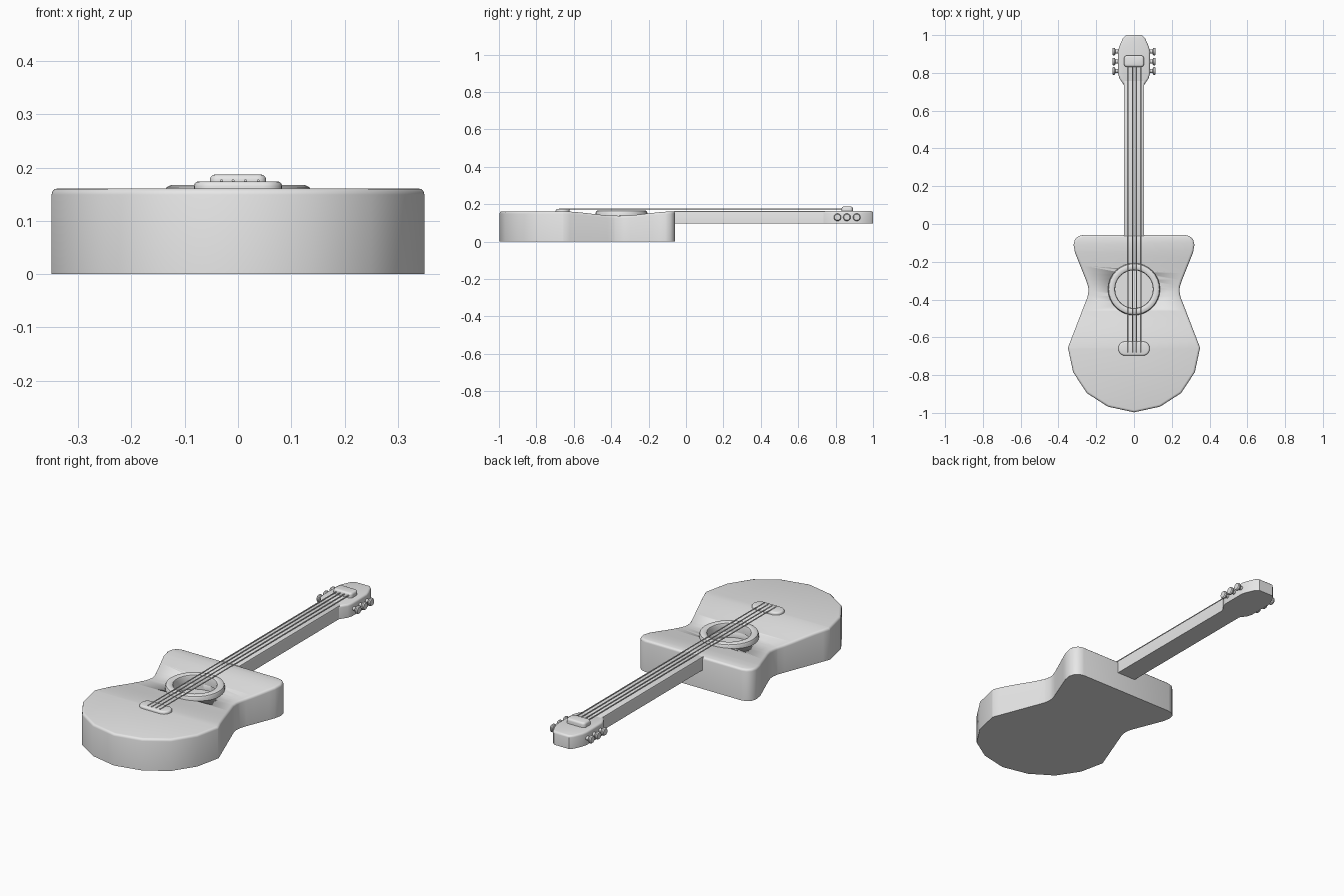
import bpy
import bmesh
from math import cos, pi, radians
from mathutils import Matrix, Vector

old = bpy.data.objects.get("Cube")
if old:
    bpy.data.objects.remove(old, do_unlink=True)

grey = bpy.data.materials.new("plain grey")
grey.use_nodes = True
grey.diffuse_color = (0.8, 0.8, 0.8, 1)
grey.node_tree.nodes["Principled BSDF"].inputs["Base Color"].default_value = (0.8, 0.8, 0.8, 1)

HOLE_Y = -0.345


def finish(name, bm, angle=35):
    """Turn a bmesh into a shaded object."""
    bmesh.ops.recalc_face_normals(bm, faces=bm.faces)
    mesh = bpy.data.meshes.new(name)
    bm.to_mesh(mesh)
    bm.free()
    mesh.materials.append(grey)
    obj = bpy.data.objects.new(name, mesh)
    bpy.context.collection.objects.link(obj)
    bpy.ops.object.select_all(action='DESELECT')
    obj.select_set(True)
    bpy.context.view_layer.objects.active = obj
    bpy.ops.object.shade_smooth_by_angle(angle=radians(angle))
    return obj


def mirrored(half):
    """Complete a right-hand outline with its mirror image."""
    return half + [(-x, y) for x, y in reversed(half) if x > 0]


def prism(outline, z0, z1, bevel=0.0, segments=3):
    """Extrude an outline upwards and round its top rim."""
    bm = bmesh.new()
    base = bm.faces.new([bm.verts.new((x, y, z0)) for x, y in outline])
    ext = bmesh.ops.extrude_face_region(bm, geom=[base], use_keep_orig=True)
    top = [v for v in ext["geom"] if isinstance(v, bmesh.types.BMVert)]
    bmesh.ops.translate(bm, verts=top, vec=(0, 0, z1 - z0))
    bmesh.ops.recalc_face_normals(bm, faces=bm.faces)
    if bevel:
        rim = [e for e in bm.edges if all(v.co.z > z1 - 1e-5 for v in e.verts)]
        bmesh.ops.bevel(bm, geom=rim, offset=bevel, segments=segments,
                        profile=0.5, affect='EDGES')
    return bm


def rounded_box(name, x, y0, y1, z0, z1, corner, bevel):
    """Box with rounded vertical corners and a rounded top rim."""
    half = []
    for cy, start in ((y1 - corner, pi / 2), (y0 + corner, 0)):
        for i in range(6):
            a = start - i * pi / 10
            half.append((x - corner + corner * cos(a), cy + corner * cos(a - pi / 2)))
    return finish(name, prism(mirrored(half), z0, z1, bevel))


# Body: waisted outline with a top that dips towards the waist
body_half = [(0.27, -0.058), (0.295, -0.065), (0.313, -0.082), (0.32, -0.11),
             (0.313, -0.15), (0.253, -0.3), (0.243, -0.33), (0.241, -0.355),
             (0.246, -0.385), (0.35, -0.655), (0.322, -0.785), (0.25, -0.895),
             (0.138, -0.967), (0, -0.997)]
bm = prism(mirrored(body_half), 0, 0.161, 0.012)
for i in range(16):
    bmesh.ops.bisect_plane(bm, geom=bm.verts[:] + bm.edges[:] + bm.faces[:],
                           plane_co=(0, -0.66 + i * 0.04, 0), plane_no=(0, 1, 0))
for v in bm.verts:
    t = (v.co.y + 0.36) / 0.3
    if v.co.z > 0.1 and abs(t) < 1:
        v.co.z -= 0.023 * cos(t * pi / 2) ** 2
body = finish("body", bm)

# Sound hole recess
bm = bmesh.new()
bmesh.ops.create_cone(bm, cap_ends=True, segments=32, radius1=0.104, radius2=0.104,
                      depth=0.2, matrix=Matrix.Translation((0, HOLE_Y, 0.19)))
cutter = finish("sound_hole_cutter", bm)
cutter.hide_render = True
cut = body.modifiers.new("sound hole", 'BOOLEAN')
cut.operation = 'DIFFERENCE'
cut.solver = 'EXACT'
cut.object = cutter
bpy.context.view_layer.objects.active = body
bpy.ops.object.modifier_apply(modifier=cut.name)
bpy.data.objects.remove(cutter, do_unlink=True)

# Sound hole ring, turned from a rounded section
bm = bmesh.new()
section = [(0.1, 0.12), (0.1, 0.155), (0.103, 0.163), (0.111, 0.167),
           (0.126, 0.167), (0.134, 0.163), (0.138, 0.155), (0.138, 0.12)]
ring = [bm.verts.new((r, HOLE_Y, z)) for r, z in section]
edges = [bm.edges.new((a, b)) for a, b in zip(ring, ring[1:] + ring[:1])]
bmesh.ops.spin(bm, geom=ring + edges, cent=(0, HOLE_Y, 0), axis=(0, 0, 1),
               angle=2 * pi, steps=32)
bmesh.ops.remove_doubles(bm, verts=bm.verts, dist=1e-4)
finish("sound_hole_ring", bm)

# Neck and headstock
finish("neck", prism(mirrored([(0.053, 0.76), (0.053, -0.065)]), 0.096, 0.163, 0.004, 2))
head_half = [(0.042, 1.0), (0.058, 0.985), (0.078, 0.94), (0.084, 0.915),
             (0.084, 0.795), (0.077, 0.77), (0.053, 0.735)]
finish("headstock", prism(mirrored(head_half), 0.096, 0.163, 0.01))

# Bridge and nut
rounded_box("bridge", 0.083, -0.697, -0.622, 0.15, 0.174, 0.036, 0.009)
rounded_box("nut", 0.053, 0.832, 0.892, 0.155, 0.187, 0.016, 0.01)

# Strings
for i, x in enumerate((-0.031, -0.009, 0.014, 0.038)):
    bm = bmesh.new()
    bmesh.ops.create_cone(bm, cap_ends=True, segments=8, radius1=0.0028, radius2=0.0028,
                          depth=1.53, matrix=Matrix.Translation((x, 0.085, 0.175))
                          @ Matrix.Rotation(pi / 2, 4, 'X'))
    finish(f"string_{i + 1}", bm)

# Tuning pegs: a thin stem with a wider rounded knob
peg = [(0, 0.07), (0.01, 0.07), (0.01, 0.098), (0.017, 0.1), (0.02, 0.104),
       (0.02, 0.11), (0.016, 0.115), (0, 0.115)]
for side, label in ((1, "left"), (-1, "right")):
    for i, y in enumerate((0.81, 0.86, 0.913)):
        bm = bmesh.new()
        line = [bm.verts.new((side * d, y + r, 0.13)) for r, d in peg]
        edges = [bm.edges.new(pair) for pair in zip(line, line[1:])]
        bmesh.ops.spin(bm, geom=line + edges, cent=Vector((0, y, 0.13)),
                       axis=(1, 0, 0), angle=2 * pi, steps=16)
        bmesh.ops.remove_doubles(bm, verts=bm.verts, dist=1e-4)
        finish(f"{label}_tuning_peg_{i + 1}", bm)
